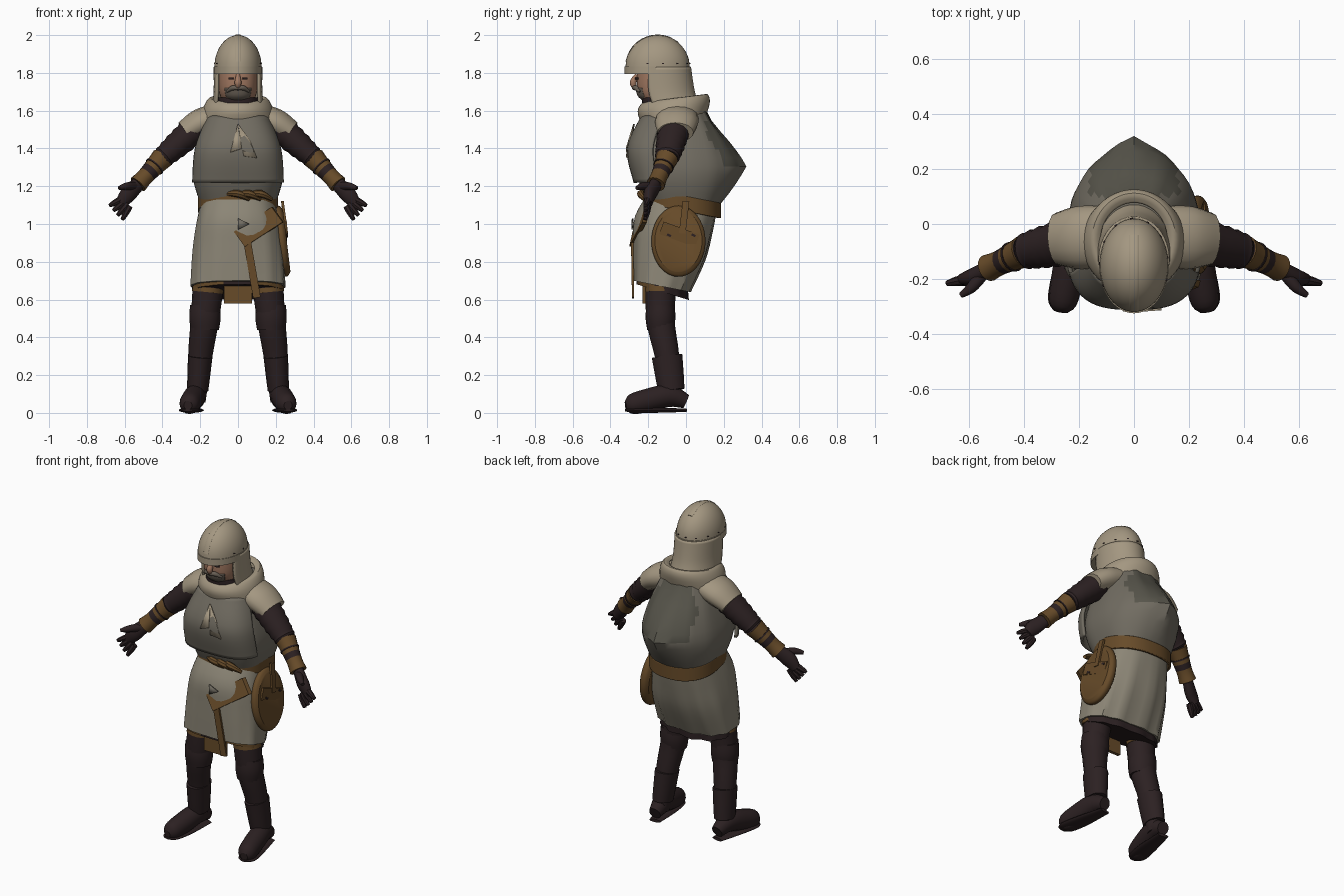
import bpy, bmesh, math
from mathutils import Vector

if "Cube" in bpy.data.objects:
    bpy.data.objects.remove(bpy.data.objects["Cube"])


def material(name, red, green, blue):
    mat = bpy.data.materials.new(name)
    mat.use_nodes = True
    mat.diffuse_color = (red, green, blue, 1)
    mat.node_tree.nodes["Principled BSDF"].inputs["Base Color"].default_value = mat.diffuse_color
    return mat


CREAM = material("cream padding", 0.37, 0.31, 0.22)
GREY = material("grey tunic", 0.165, 0.15, 0.12)
SOOT = material("sooty grey tunic", 0.095, 0.09, 0.07)
LINEN = material("pale skirt linen", 0.26, 0.235, 0.18)
BROWN = material("brown leather", 0.135, 0.07, 0.022)
DARK = material("dark leather", 0.025, 0.015, 0.016)
SKIN = material("skin", 0.36, 0.19, 0.12)
BEARD = material("beard grey", 0.14, 0.115, 0.09)


def finish(name, bm, mat, thick=0):
    bmesh.ops.recalc_face_normals(bm, faces=bm.faces)
    mesh = bpy.data.meshes.new(name)
    bm.to_mesh(mesh)
    bm.free()
    mesh.materials.append(mat)
    ob = bpy.data.objects.new(name, mesh)
    bpy.context.collection.objects.link(ob)
    if thick:
        solid = ob.modifiers.new("thickness", 'SOLIDIFY')
        solid.thickness, solid.offset = thick, 0
    bpy.ops.object.select_all(action='DESELECT')
    ob.select_set(True)
    bpy.context.view_layer.objects.active = ob
    bpy.ops.object.shade_smooth_by_angle(angle=math.radians(35))
    return ob


def recolour(ob, mat, rule):
    ob.data.materials.append(mat)
    for face in ob.data.polygons:
        face.material_index = int(rule(face.center))


def skin_rings(name, rings, mat, closed=True, thick=0):
    bm = bmesh.new()
    rows = [[bm.verts.new(point) for point in ring] for ring in rings]
    count = len(rows[0])
    for low, high in zip(rows, rows[1:]):
        for i in range(count if closed else count - 1):
            j = (i + 1) % count
            bm.faces.new((low[i], low[j], high[j], high[i]))
    if closed and not thick:
        bm.faces.new(rows[0])
        bm.faces.new(rows[-1])
    return finish(name, bm, mat, thick)


# Smooth curve through a few key values
def sample(keys, t):
    last = len(keys) - 1
    i = min(int(t * last), max(last - 1, 0))
    f = t * last - i
    a, b, c, d = [keys[min(max(i + k, 0), last)] for k in (-1, 0, 1, 2)]
    return b + (c - a) * (f / 2) + (a * 2 - b * 5 + c * 4 - d) * (f * f / 2) + (b * 3 - a - c * 3 + d) * (f ** 3 / 2)


def signed_power(value, power):
    return math.copysign(abs(value) ** power, value)


# Stack of rounded cross-sections; fold adds a pointed crease at the back
def loft(name, heights, front, back, width, mat, tilt=0, arc=None, power=0.85, pleat=0, fold=0, thick=0):
    steps, count, rings = 12, 48, []
    first, final = arc or (0, 360)
    for k in range(steps + 1):
        t = k / steps
        z, near, far, half = [sample(keys, t) for keys in (heights, front, back, width)]
        middle, depth = (near + far) / 2, (far - near) / 2
        crease = fold * max(0, 1 - abs(t - 0.42) / 0.4)
        ring = []
        for i in range(count):
            angle = math.radians(first + (final - first) * i / (count - 1 if arc else count))
            ripple = 1 + pleat * t * math.sin(angle * 12) * max(0.35, math.sin(angle))
            x = half * ripple * signed_power(math.cos(angle), power)
            y = middle + depth * ripple * signed_power(math.sin(angle), power)
            if math.sin(angle) > 0:
                y += crease * max(0, 1 - abs(x) / half)
            ring.append((x, y, z + tilt * (y - middle)))
        rings.append(ring)
    return skin_rings(name, rings, mat, arc is None, thick)


# Tube along a smooth path; side mirrors it, flat scales its second radius
def tube(name, path, radii, mat, side=1, flat=1, wrinkle=0, count=16):
    steps = 12
    path = [Vector((x * side, y, z)) for x, y, z in path]
    centres = [sample(path, k / steps) for k in range(steps + 1)]
    whole = (path[-1] - path[0]).normalized()
    up = Vector((0, 1, 0)) if abs(whole.z) > 0.9 else Vector((0, 0, 1))
    rings = []
    for k, centre in enumerate(centres):
        along = (centres[min(k + 1, steps)] - centres[max(k - 1, 0)]).normalized()
        across = along.cross(up).normalized()
        other = across.cross(along) * flat
        radius = sample(radii, k / steps) + wrinkle * (k % 2)
        turns = [math.tau * i / count for i in range(count)]
        rings.append([centre + (across * math.cos(a) + other * math.sin(a)) * radius for a in turns])
    skin_rings(name, rings, mat)


# Flat strip from start to end, facing along normal
def plank(name, start, end, width, depth, normal, mat):
    start, end, normal = Vector(start), Vector(end), Vector(normal).normalized()
    side = (end - start).cross(normal).normalized() * width / 2
    lift = normal * depth / 2
    skin_rings(name, [[e - side - lift, e + side - lift, e + side + lift, e - side + lift]
                      for e in (start, end)], mat)


def patch(name, points, mat):
    bm = bmesh.new()
    bm.faces.new([bm.verts.new(point) for point in points])
    finish(name, bm, mat, 0.008)


FRONT, LEFT = (0, -1, 0), (1, 0, 0)

# Tunic with a pointed fold of cloth and sooty streak at the back, and the breastplate
tunic = loft("tunic", (1.08, 1.26, 1.44, 1.63), (-.19, -.26, -.27, -.18), (.16, .2, .18, .09),
             (.19, .24, .205, .13), GREY, power=.75, pleat=.025, fold=.12)
recolour(tunic, SOOT, lambda c: c.y > .1 and c.z > 1.3 and abs(c.x) < .16)
loft("breastplate", (1.22, 1.4, 1.57), (-.27, -.305, -.23), [.1], (.24, .225, .16), GREY,
     arc=(193, 347), power=.7, thick=.015)
patch("chest_patch_right", [(0, -.275, 1.53), (-.04, -.315, 1.38), (.02, -.315, 1.4)], CREAM)
patch("chest_patch_left", [(0, -.275, 1.53), (.03, -.315, 1.36), (.1, -.31, 1.35), (.06, -.3, 1.45)], CREAM)

# Skirt, hem and front flap
loft("skirt", (1.14, 1, .85, .67), (-.19, -.27, -.28, -.28), (.17, .14, .1, .02),
     (.19, .22, .24, .25), LINEN, tilt=-.2, power=.8, pleat=.045)
hem = loft("hem_lining", (.7, .64), [-.26], [.01], [.24], DARK, tilt=-.3, pleat=.05)
recolour(hem, BROWN, lambda c: c.y < -.17 and abs(c.x) > .09)
plank("front_flap", (0, -.22, .7), (0, -.22, .58), .15, .02, FRONT, BROWN)
patch("skirt_tear", [(0, -.283, 1.03), (.06, -.28, 1), (0, -.285, .97)], GREY)

# Belt, knot and straps
loft("belt", (1.07, 1.15), [-.215], [.18], [.207], BROWN, tilt=-.2, thick=.012)
for i in range(3):
    x = .06 * i
    tube("belt_knot_%d" % i, [(x - .06, -.21, 1.16), (x, -.24, 1.16), (x + .06, -.22, 1.13)],
         (.01, .02, .01), BROWN, count=8)
plank("cross_band", (.01, -.28, .92), (.21, -.21, 1.05), .1, .025, (-.3, -1, 0), BROWN)
plank("hanging_strap", (.05, -.285, .9), (.1, -.28, .61), .04, .012, FRONT, BROWN)

# Round side pouch with flap and closing strap
tube("pouch", [(.2, -.04, .905), (.258, -.04, .912)], (.12, .14, .142, .125), BROWN, flat=1.32, count=40)
plank("pouch_flap", (.254, -.13, .98), (.254, .06, .91), .07, .012, LEFT, BROWN)
plank("pouch_strap", (.235, 0, 1.12), (.258, -.02, .95), .035, .014, LEFT, BROWN)
for y in (-.1, .03):
    plank("pouch_stitch", (.262, y, .945), (.262, y + .02, .935), .012, .005, LEFT, DARK)

# Domed helmet with brim, ridge, rivets and neck guard
dome = [math.radians(angle) for angle in range(0, 90, 11)]
loft("helmet", [1.83 + .17 * math.sin(a) for a in dome], [-.15 - .17 * math.cos(a) for a in dome],
     [-.15 + .17 * math.cos(a) for a in dome], [.125 * math.cos(a) for a in dome], CREAM, power=1)
loft("helmet_brim", (1.795, 1.835), [-.325], [.025], [.127], CREAM, power=1)
crest = [math.radians(angle) for angle in range(10, 150, 20)]
tube("helmet_ridge", [(0, -.15 - .17 * math.cos(a), 1.83 + .17 * math.sin(a)) for a in crest],
     [.016], CREAM, flat=.2, count=20)
for i in range(9):
    a = math.radians(28 * i - 20)
    out = Vector((math.cos(a), math.sin(a), 0))
    spot = Vector((.124 * out.x, .17 * out.y - .15, 1.85))
    plank("helmet_rivet", spot, spot + Vector((-out.y, out.x, 0)) * .01, .005, .006, out, DARK)
loft("neck_guard", (1.61, 1.7, 1.83), (-.25, -.28, -.28), (.07, .04, .02), (.13, .122, .122), CREAM,
     arc=(-28, 208), power=1, thick=.014)

# Face and beard
loft("face", (1.62, 1.7, 1.82), (-.2, -.255, -.26), [0], (.07, .1, .106), SKIN)
tube("nose", [(0, -.26, 1.79), (0, -.28, 1.75), (0, -.27, 1.72)], (.01, .018, .012), SKIN)
loft("beard", (1.655, 1.68, 1.72), (-.22, -.25, -.262), [0], (.06, .08, .09), BEARD, arc=(225, 315), thick=.012)
loft("chin_coif", (1.61, 1.67), [-.225], [.02], (.11, .1), DARK, thick=.014)
for side in (1, -1):
    tube("moustache", [(0, -.275, 1.72), (.03, -.265, 1.72), (.06, -.245, 1.7)], (.012, .013, .006), BEARD, side)
    plank("eye", (side * .025, -.266, 1.77), (side * .05, -.255, 1.77), .01, .008, (side * .3, -1, 0), DARK)

# Rolled collar
loft("collar", (1.55, 1.62, 1.66, 1.65), (-.23, -.25, -.225, -.2), (.1, .12, .11, .08),
     (.19, .175, .15, .125), CREAM, tilt=.13, power=1, thick=.012)

shoulder, elbow, wrist = Vector((.22, -.06, 1.51)), Vector((.4, -.1, 1.35)), Vector((.53, -.16, 1.21))
for side, word in ((1, "left"), (-1, "right")):
    # Padded shoulder, wrinkled sleeve, bracer with flared cuffs
    tube(word + "_shoulder_pad", [(.1, -.045, 1.57), (.2, -.05, 1.535), (.28, -.055, 1.485)],
         (.11, .115, .095), CREAM, side, flat=.65)
    tube(word + "_sleeve", [shoulder, elbow], (.085, .075, .06), DARK, side, flat=.9, wrinkle=.006)
    tube(word + "_forearm", [elbow, wrist], (.055, .048, .036), DARK, side)
    tube(word + "_bracer", [elbow, wrist], (.06, .052, .045, .05), BROWN, side)
    tube(word + "_bracer_lace", [elbow.lerp(wrist, .3), elbow.lerp(wrist, .34)], [.056], DARK, side)

    # Gloved hand with fanned fingers
    tube(word + "_palm", [wrist, (.58, -.19, 1.16), (.62, -.2, 1.11)], (.028, .032, .022), DARK, side, flat=1.4)
    tube(word + "_thumb", [(.55, -.18, 1.2), (.59, -.23, 1.2), (.63, -.26, 1.19)], (.024, .02, .01), DARK, side)
    for i in range(4):
        knuckle = Vector((.61 - .012 * i, -.2, 1.135 - .014 * i))
        fan = math.radians(-28 - 11 * i)
        tip = knuckle + Vector((math.cos(fan), -.2, math.sin(fan))) * .08
        tube(word + "_finger_%d" % i, [knuckle, tip], (.018, .017, .01), DARK, side, count=8)

    # Leg, knee folds, garter
    leg = [Vector(p) for p in ((.15, -.13, .75), (.175, -.135, .5), (.2, -.1, .3), (.218, -.07, .06))]
    tube(word + "_leg", leg, (.085, .075, .064, .046), DARK, side)
    tube(word + "_knee_guard", [leg[1] + Vector((0, 0, .07)), leg[1] - Vector((0, 0, .06))],
         (.078, .083, .074), DARK, side, flat=.95)
    tube(word + "_garter", [leg[0].lerp(leg[1], .35), leg[0].lerp(leg[1], .45)], [.084], BROWN, side)

    # Boot with a high instep and rounded toe
    tube(word + "_boot_cuff", [leg[2], leg[2].lerp(leg[3], .75)], (.065, .061, .056), DARK, side, flat=1.25)
    tube(word + "_foot", [(.215, 0, .06), (.225, -.09, .09), (.245, -.21, .065), (.26, -.29, .045), (.265, -.32, .04)],
         (.036, .056, .058, .05, .022), DARK, side, flat=1.05)
    tube(word + "_sole", [(.215, 0, .014), (.24, -.17, .014), (.26, -.28, .014), (.266, -.32, .014)],
         (.036, .055, .054, .025), DARK, side, flat=.25)
